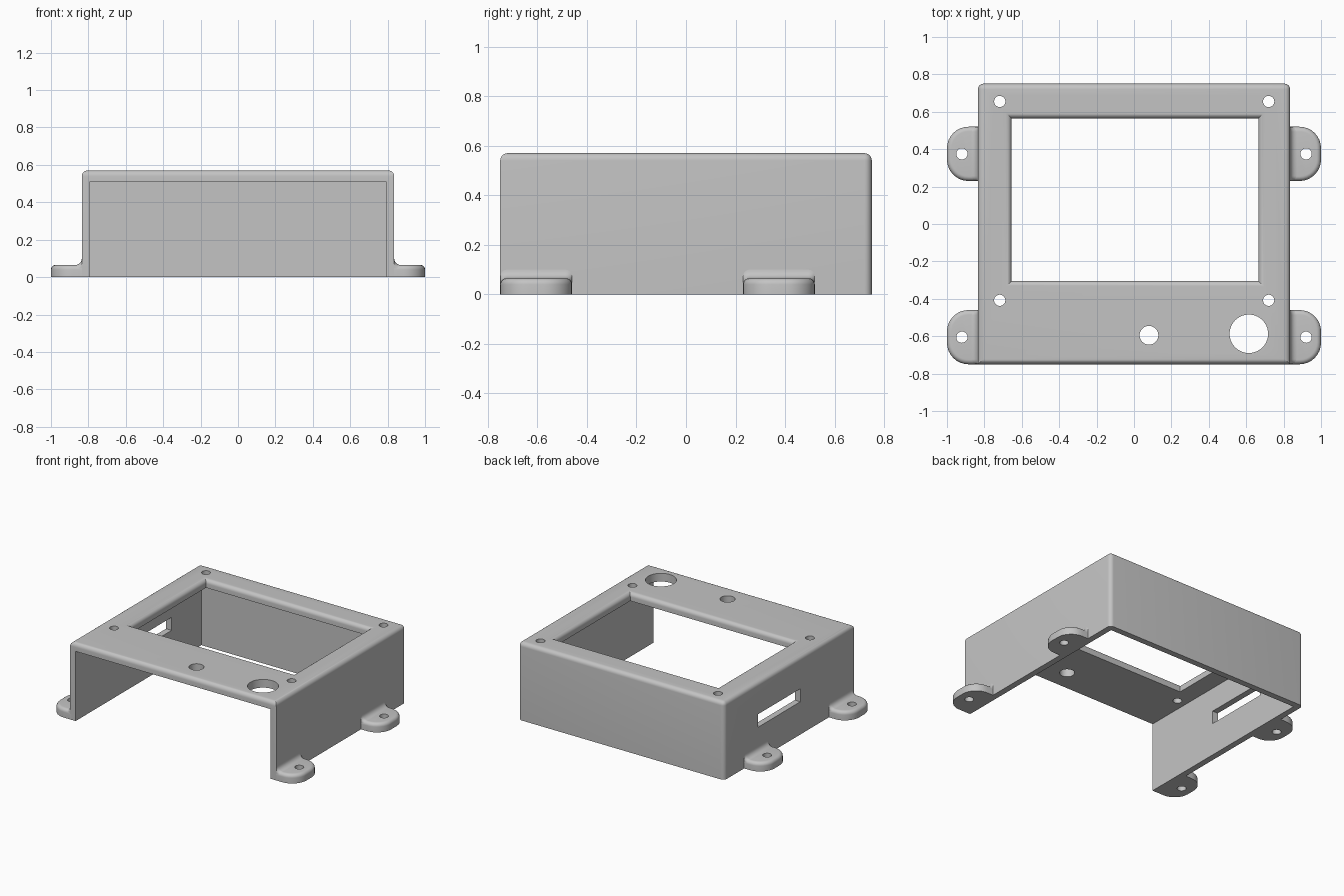
import bpy, bmesh
from math import cos, sin, pi

cube = bpy.data.objects.get("Cube")
if cube:
    bpy.data.objects.remove(cube, do_unlink=True)

HX, HY, TOP = 0.835, 0.75, 0.57     # outer half sizes and height
WALL, LID, R = 0.045, 0.06, 0.03    # wall, lid thickness and edge radius
FOOT_H, FOOT_W, FOOT_L = 0.065, 0.145, 0.165
STEPS = 6

grey = bpy.data.materials.new("plain grey")
grey.use_nodes = True
colour = (0.55, 0.55, 0.55, 1)
grey.diffuse_color = colour
grey.node_tree.nodes["Principled BSDF"].inputs["Base Color"].default_value = colour


def finish(name, bm):
    bmesh.ops.recalc_face_normals(bm, faces=bm.faces)
    mesh = bpy.data.meshes.new(name)
    bm.to_mesh(mesh)
    bm.free()
    mesh.materials.append(grey)
    obj = bpy.data.objects.new(name, mesh)
    bpy.context.collection.objects.link(obj)
    return obj


def loft(rings):
    """Closed solid through rings that have equal point counts."""
    bm = bmesh.new()
    loops = [[bm.verts.new(p) for p in ring] for ring in rings]
    for a, b in zip(loops, loops[1:]):
        for i in range(len(a)):
            j = (i + 1) % len(a)
            bm.faces.new((a[i], a[j], b[j], b[i]))
    bm.faces.new(loops[0][::-1])
    bm.faces.new(loops[-1])
    bmesh.ops.recalc_face_normals(bm, faces=bm.faces)
    return bm


def rect(x0, x1, y0, y1, z):
    return [(x0, y0, z), (x1, y0, z), (x1, y1, z), (x0, y1, z)]


def box(x0, x1, y0, y1, z0, z1):
    return loft([rect(x0, x1, y0, y1, z0), rect(x0, x1, y0, y1, z1)])


def cylinder(x, y, r, z0, z1, n=40):
    ring = [(x + r * cos(2 * pi * i / n), y + r * sin(2 * pi * i / n)) for i in range(n)]
    return loft([[(px, py, z) for px, py in ring] for z in (z0, z1)])


def cut(obj, bm):
    cutter = finish("cutter", bm)
    cutter.hide_render = True
    mod = obj.modifiers.new("cut", "BOOLEAN")
    mod.operation, mod.solver, mod.object = "DIFFERENCE", "EXACT", cutter
    bpy.context.view_layer.update()
    graph = bpy.context.evaluated_depsgraph_get()
    mesh = bpy.data.meshes.new_from_object(obj.evaluated_get(graph))
    obj.modifiers.clear()
    obj.data = mesh
    bpy.data.objects.remove(cutter, do_unlink=True)


# Cover: rounded along the top and the two rear corners
bm = box(-HX, HX, -HY, HY, 0, TOP)
edges = [e for e in bm.edges
         if all(v.co.z > 0.5 for v in e.verts) or
         (e.verts[0].co.z != e.verts[1].co.z and e.verts[0].co.y > 0)]
bmesh.ops.bevel(bm, geom=edges, offset=R, segments=STEPS, profile=0.5, affect="EDGES")
cover = finish("cover", bm)

# Hollow, open below and at the front
cut(cover, box(-HX + WALL, HX - WALL, -1, HY - WALL, -1, TOP - LID))

# Display window with a rounded upper rim
rim = [(0, 0.3)]
for i in range(STEPS + 1):
    a = pi / 2 * i / STEPS
    rim.append((R - R * cos(a), TOP - R + R * sin(a)))
rim.append((R, 0.8))
cut(cover, loft([rect(-0.655 - d, 0.665 + d, -0.305 - d, 0.565 + d, z) for d, z in rim]))

# Side slot
cut(cover, box(-1, -0.7, -0.13, 0.36, 0.24, 0.335))

# Screw holes, button hole and knob hole
holes = [(x, y, 0.03) for x in (-0.718, 0.72) for y in (-0.408, 0.655)]
holes += [(0.08, -0.595, 0.05), (0.614, -0.587, 0.103)]
for x, y, r in holes:
    cut(cover, cylinder(x, y, r, 0.4, 0.7))

# Mounting foot: tab with rounded end and soft upper edge
CORNER = 0.115
outline = [(-0.01, -FOOT_W)]
for sign in (-1, 1):
    arc = []
    for i in range(9):
        a = pi / 2 * i / 8
        arc.append((FOOT_L - CORNER + CORNER * sin(a), sign * (FOOT_W - CORNER + CORNER * cos(a))))
    outline += arc if sign < 0 else arc[::-1]
outline.append((-0.01, FOOT_W))
bm = loft([[(x, y, z) for x, y in outline] for z in (0, FOOT_H)])
edges = [e for e in bm.edges if all(v.co.z > 0.05 for v in e.verts)
         and any(v.co.x > 0 for v in e.verts)]
bmesh.ops.bevel(bm, geom=edges, offset=0.025, segments=STEPS, profile=0.5, affect="EDGES")
foot = finish("foot", bm)
cut(foot, cylinder(0.085, 0, 0.03, -0.1, 0.2, 32))

# Concave fillet joining the foot to the wall
rings = []
for i in range(STEPS + 1):
    a = pi / 2 * i / STEPS
    x, h = 0.035 * (1 - cos(a)), FOOT_H + 0.035 * (1 - sin(a))
    w, r = FOOT_W - 0.001, 0.026
    ring = [(x, -w, 0.01)]
    for sign in (-1, 1):
        arc = [(x, sign * (w - r + r * cos(pi / 2 * k / 5)), h - r + r * sin(pi / 2 * k / 5))
               for k in range(6)]
        ring += arc if sign < 0 else arc[::-1]
    rings.append(ring + [(x, w, 0.01)])
fillet = finish("foot_fillet", loft(rings))

# Place four feet, turned to face outward on each side
parts = [cover]
for part in (foot, fillet):
    for side, turn in (("left", 0), ("right", pi)):
        for end, y in (("front", -0.605), ("back", 0.375)):
            copy = bpy.data.objects.new(f"{end}_{side}_{part.name}", part.data)
            copy.location = (HX if turn == 0 else -HX, y, 0)
            copy.rotation_euler.z = turn
            bpy.context.collection.objects.link(copy)
            parts.append(copy)
for part in (foot, fillet):
    bpy.data.objects.remove(part, do_unlink=True)

# Smooth shading with crisp edges
bpy.ops.object.select_all(action="DESELECT")
for obj in parts:
    obj.select_set(True)
bpy.context.view_layer.objects.active = cover
bpy.ops.object.shade_smooth_by_angle()
